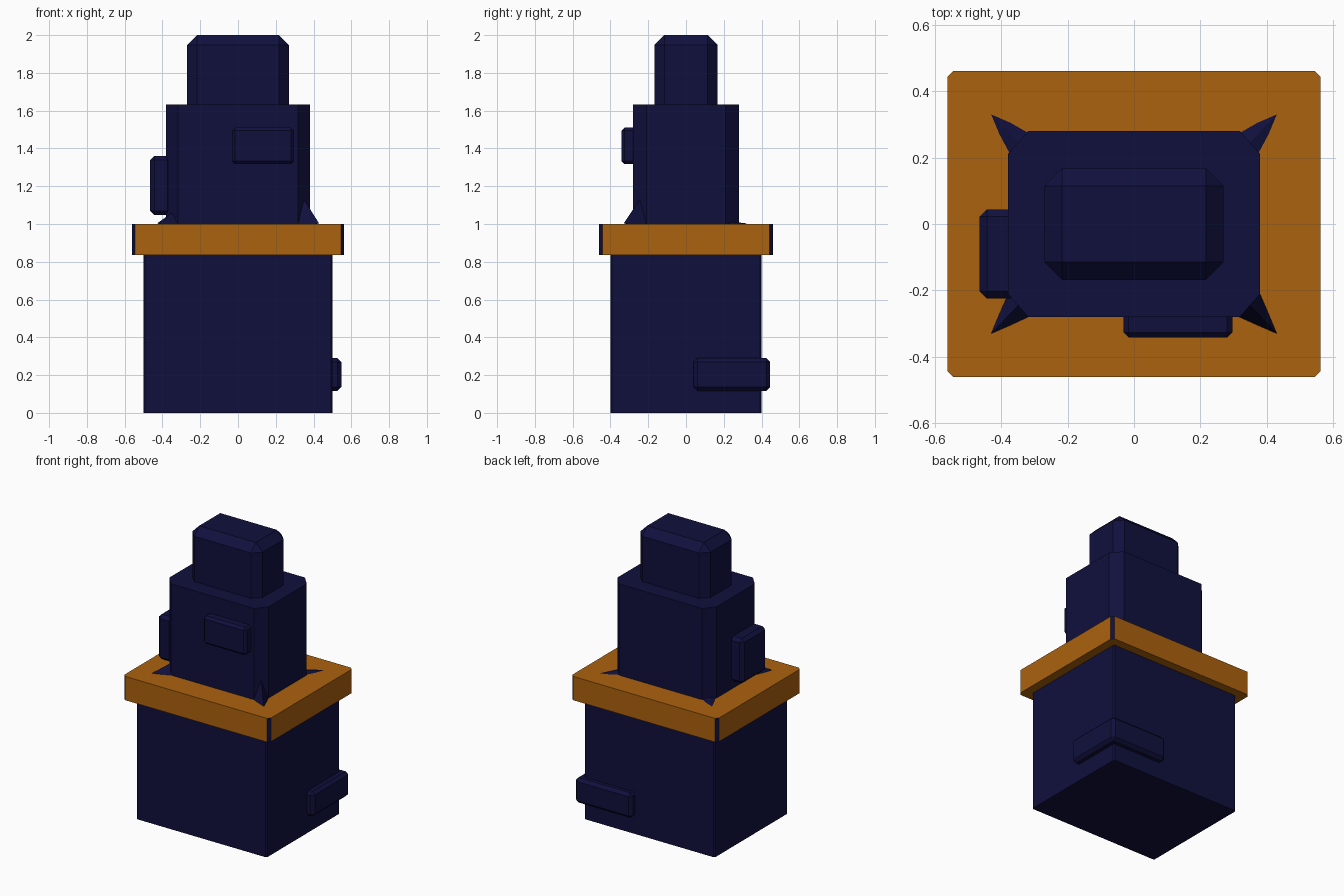
import bpy
import bmesh

if "Cube" in bpy.data.objects:
    bpy.data.objects.remove(bpy.data.objects["Cube"])


def material(name, rgb):
    m = bpy.data.materials.new(name)
    m.diffuse_color = (*rgb, 1)
    m.use_nodes = True
    m.node_tree.nodes["Principled BSDF"].inputs["Base Color"].default_value = m.diffuse_color
    return m


NAVY = material("navy", (0.005, 0.005, 0.048))
ORANGE = material("orange", (0.41, 0.122, 0.004))


def finish(name, bm, mats):
    bmesh.ops.recalc_face_normals(bm, faces=bm.faces)
    mesh = bpy.data.meshes.new(name)
    bm.to_mesh(mesh)
    bm.free()
    for m in mats:
        mesh.materials.append(m)
    ob = bpy.data.objects.new(name, mesh)
    bpy.context.collection.objects.link(ob)
    return ob


def prism(name, hx, hy, z0, z1, cx, cy, mats=(NAVY,)):
    """Upright block with chamfered vertical corners."""
    bm = bmesh.new()
    outline = [(hx, -hy + cy), (hx, hy - cy), (hx - cx, hy), (cx - hx, hy),
               (-hx, hy - cy), (-hx, cy - hy), (cx - hx, -hy), (hx - cx, -hy)]
    face = bm.faces.new([bm.verts.new((x, y, z0)) for x, y in outline])
    top = bmesh.ops.extrude_face_region(bm, geom=[face])["geom"]
    bmesh.ops.translate(bm, vec=(0, 0, z1 - z0),
                        verts=[v for v in top if isinstance(v, bmesh.types.BMVert)])
    bmesh.ops.recalc_face_normals(bm, faces=bm.faces)
    if len(mats) > 1:  # chamfer faces take the second colour
        for f in bm.faces:
            f.normal_update()
            if abs(f.normal.x) > 0.2 and abs(f.normal.y) > 0.2:
                f.material_index = 1
    return finish(name, bm, mats)


def box(name, lo, hi, bevel, keep_bottom=False):
    """Box between two corners with chamfered edges."""
    bm = bmesh.new()
    bmesh.ops.create_cube(bm, size=1)
    for v in bm.verts:
        v.co = [a + (b - a) * (c + 0.5) for a, b, c in zip(lo, hi, v.co)]
    edges = [e for e in bm.edges
             if not (keep_bottom and all(v.co.z < lo[2] + 1e-4 for v in e.verts))]
    bmesh.ops.bevel(bm, geom=edges, offset=bevel, offset_type='OFFSET',
                    segments=1, affect='EDGES', profile=0.5)
    return finish(name, bm, (NAVY,))


# Stacked main blocks
prism("lower_body", 0.5, 0.4, 0.0, 0.84, 0.008, 0.008)
prism("ledge", 0.562, 0.46, 0.835, 1.0, 0.018, 0.018, (ORANGE, NAVY))
prism("middle_body", 0.38, 0.28, 0.99, 1.633, 0.062, 0.07)
box("top_block", (-0.27, -0.168, 1.62), (0.27, 0.168, 2.0), 0.053, True)

# Raised side panels
box("front_panel", (-0.032, -0.342, 1.317), (0.296, -0.25, 1.51), 0.016)
box("left_panel", (-0.465, -0.224, 1.048), (-0.35, 0.044, 1.36), 0.022)
box("lower_corner_panel", (0.11, 0.04, 0.117), (0.547, 0.445, 0.29), 0.02)

# Pointed flares at the foot of the middle block
for name, sx, sy, height in (("front_right_flare", 1, -1, 0.13),
                             ("front_left_flare", -1, -1, 0.06),
                             ("back_right_flare", 1, 1, 0.012),
                             ("back_left_flare", -1, 1, 0.012)):
    bm = bmesh.new()
    a, b, tip, top = [bm.verts.new((sx * x, sy * y, z)) for x, y, z in
                      ((0.315, 0.28, 0.998), (0.38, 0.21, 0.998),
                       (0.43, 0.33, 1.002), (0.349, 0.245, 1.0 + height))]
    for tri in ((a, b, tip), (a, tip, top), (tip, b, top), (a, top, b)):
        bm.faces.new(tri)
    finish(name, bm, (NAVY,))
